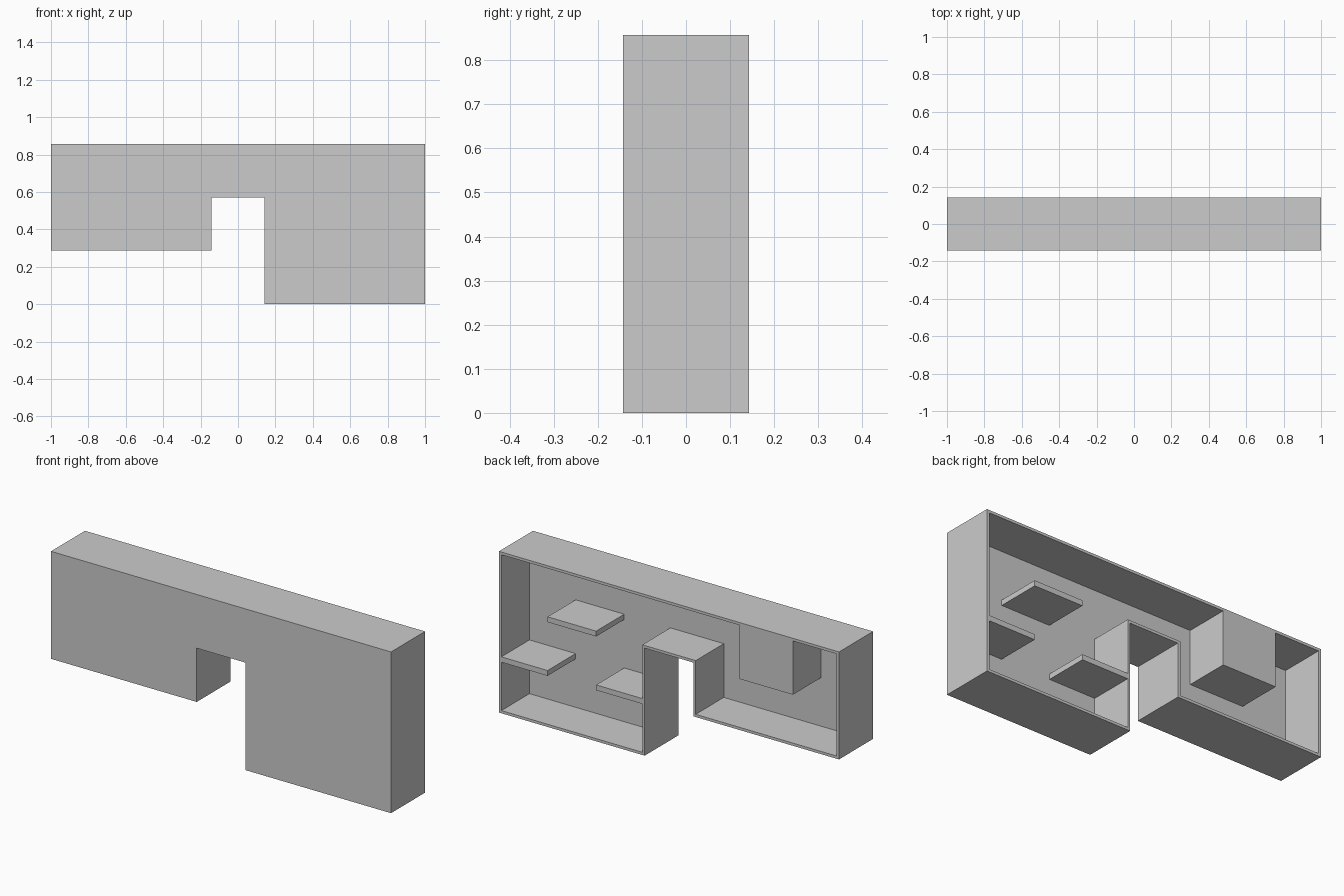
import bpy, bmesh

if "Cube" in bpy.data.objects:
    bpy.data.objects.remove(bpy.data.objects["Cube"])

U = 1 / 7            # one grid unit
FRONT, BACK = -U, U  # depth limits
INNER = FRONT + 0.05 # inside of the front panel


def prism(name, pts, y0, y1):
    """Extrude an x/z profile (in grid units) from y0 to y1."""
    bm = bmesh.new()
    face = bm.faces.new([bm.verts.new((x * U, y0, z * U)) for x, z in pts])
    ext = bmesh.ops.extrude_face_region(bm, geom=[face])["geom"]
    bmesh.ops.translate(bm, vec=(0, y1 - y0, 0),
                        verts=[g for g in ext if isinstance(g, bmesh.types.BMVert)])
    bmesh.ops.recalc_face_normals(bm, faces=bm.faces)
    mesh = bpy.data.meshes.new(name)
    bm.to_mesh(mesh)
    bm.free()
    ob = bpy.data.objects.new(name, mesh)
    bpy.context.collection.objects.link(ob)
    return ob


# Outer body: short left leg, long right leg, gap between
body = prism("body_shell", [(-7, 2), (-1, 2), (-1, 4), (1, 4), (1, 0), (7, 0),
                            (7, 6), (-7, 6)], FRONT, BACK)

# Hollow opened from the back, leaving thin walls and a hanging block
cavity = prism("cavity_cutter", [
    (-6.9, 2.1), (-1.1, 2.1), (-1.1, 4.1), (1.1, 4.1), (1.1, 0.1), (6.9, 0.1),
    (6.9, 5.9), (-2.9, 5.9), (-2.9, 3.9), (-5.1, 3.9), (-5.1, 5.9), (-6.9, 5.9)],
    INNER, BACK + 0.1)
cavity.hide_render = True

mod = body.modifiers.new("hollow", "BOOLEAN")
mod.operation = "DIFFERENCE"
mod.solver = "EXACT"
mod.object = cavity
bpy.context.view_layer.objects.active = body
bpy.ops.object.modifier_apply(modifier=mod.name)
bpy.data.objects.remove(cavity)

# Shelves inside the tall side
for name, x0, x1, z in (("upper_shelf", 3, 5, 4),
                        ("outer_shelf", 5, 6.9, 2),
                        ("inner_shelf", 1.1, 3, 2)):
    prism(name, [(x0, z - 0.1), (x1, z - 0.1), (x1, z + 0.1), (x0, z + 0.1)],
          INNER, BACK)
